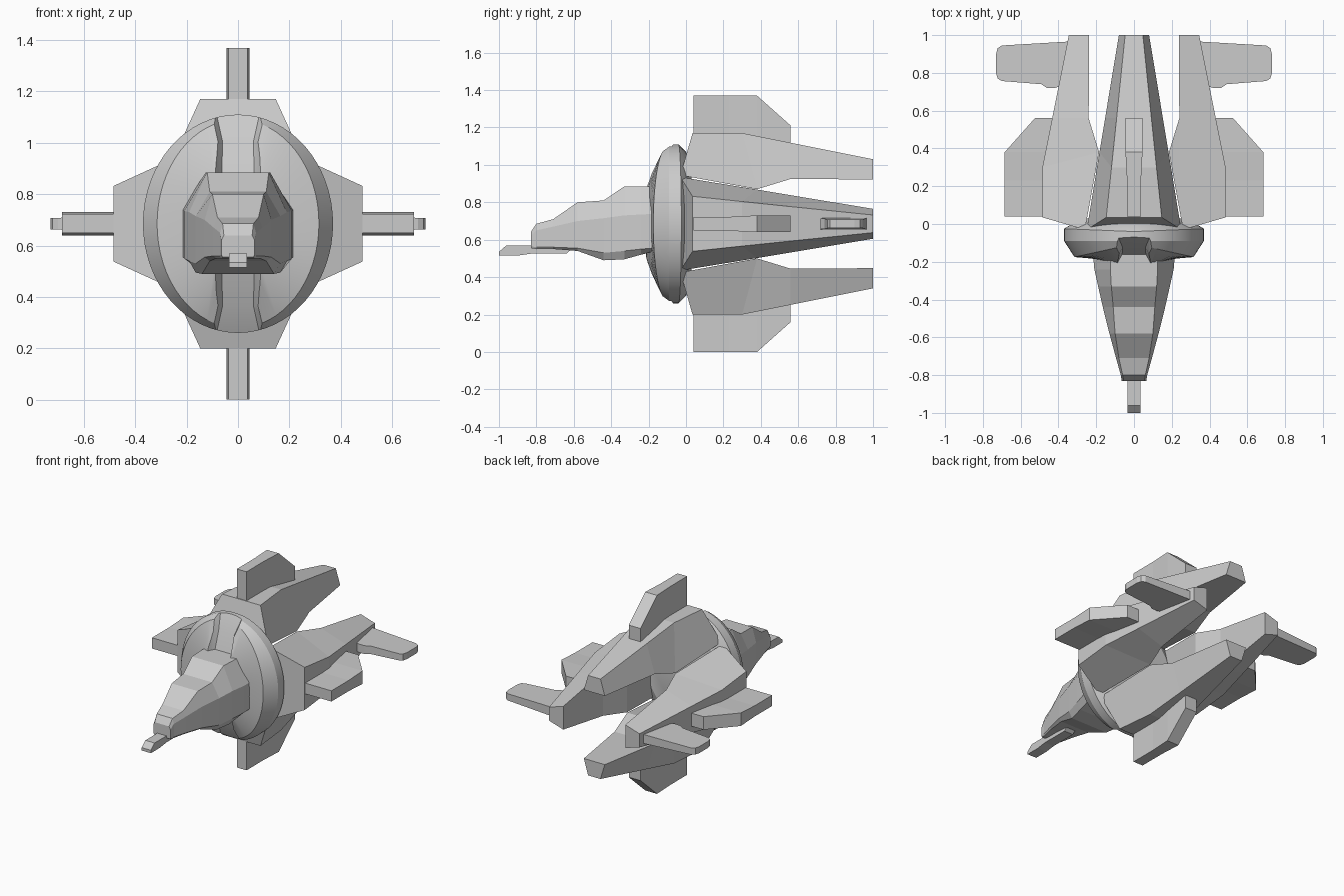
import bpy, bmesh
from math import sin, cos, pi, radians
from mathutils import Matrix

if "Cube" in bpy.data.objects:
    bpy.data.objects.remove(bpy.data.objects["Cube"])

CZ = 0.685  # height of the long axis


def make(name, bm, mat=None):
    if mat:
        bm.transform(mat)
    bmesh.ops.recalc_face_normals(bm, faces=bm.faces)
    me = bpy.data.meshes.new(name)
    bm.to_mesh(me)
    bm.free()
    ob = bpy.data.objects.new(name, me)
    bpy.context.collection.objects.link(ob)
    return ob


def loft(name, rings, mat=None):
    """Skin a list of equal-length point loops and cap both ends."""
    bm = bmesh.new()
    loops = [[bm.verts.new(p) for p in r] for r in rings]
    n = len(loops[0])
    for a, b in zip(loops, loops[1:]):
        for i in range(n):
            j = (i + 1) % n
            bm.faces.new((a[i], a[j], b[j], b[i]))
    bm.faces.new(loops[0])
    bm.faces.new(loops[-1])
    return make(name, bm, mat)


def smooth(ob, angle):
    bpy.ops.object.select_all(action='DESELECT')
    ob.select_set(True)
    bpy.context.view_layer.objects.active = ob
    bpy.ops.object.shade_smooth_by_angle(angle=radians(angle))


# Faceted nose: y, top z, top half-width, shoulder z, side half-width,
# lower side z, bottom z, bottom half-width
nose = [
    (-0.12, .885, .125, .74, .22, .56, .55, .17),
    (-0.24, .885, .125, .735, .21, .55, .52, .17),
    (-0.33, .885, .12, .73, .19, .54, .495, .165),
    (-0.44, .81, .11, .715, .165, .53, .49, .14),
    (-0.58, .80, .10, .70, .13, .555, .54, .11),
    (-0.71, .71, .08, .67, .095, .56, .55, .085),
    (-0.80, .685, .06, .65, .07, .56, .55, .065),
    (-0.83, .64, .055, .62, .065, .565, .555, .06),
]
loft("nose_body", [[(-tw, y, tz), (tw, y, tz), (w, y, sz), (w, y, lz),
                    (bw, y, bz), (-bw, y, bz), (-w, y, lz), (-w, y, sz)]
                   for y, tz, tw, sz, w, lz, bz, bw in nose])

# Chin gun
gun = [(-1, .515), (-.9, .515), (-.83, .525), (-.64, .525),
       (-.6, .56), (-.8, .57), (-.96, .57), (-1, .535)]
loft("chin_gun", [[(x, y, z) for y, z in gun] for x in (-.035, .035)])

# Domed collar ring, its crest thinning toward top and bottom
N = 64
rings = []
for kx, kz, y0, y1 in [(.28, .32, .03, 0), (.33, .385, 0, 0),
                       (.37, .425, -.04, .015), (.37, .425, -.09, 0),
                       (.315, .405, -.105, -.07), (.2, .2, -.235, .05)]:
    rings.append([(kx * cos(2 * pi * i / N), y0 + y1 * abs(cos(2 * pi * i / N)),
                   CZ + kz * sin(2 * pi * i / N)) for i in range(N)])
collar = loft("collar_ring", rings)

# Grooves cut in the collar at top and bottom
for s in (1, -1):
    sections = []
    for r, y, wf, wb in [(.1, -.19, .13, .065), (.32, -.125, .125, .06),
                         (.5, -.03, .16, .10)]:
        z = CZ + s * r
        sections.append([(-wf, y - .12, z), (wf, y - .12, z),
                         (wb, y, z), (-wb, y, z)])
    cutter = loft("groove_cutter", sections)
    cutter.hide_render = True
    cutter.hide_viewport = True
    mod = collar.modifiers.new("groove", 'BOOLEAN')
    mod.operation = 'DIFFERENCE'
    mod.solver = 'EXACT'
    mod.object = cutter
    bpy.context.view_layer.update()
    dg = bpy.context.evaluated_depsgraph_get()
    me = bpy.data.meshes.new_from_object(collar.evaluated_get(dg))
    collar.modifiers.clear()
    collar.data = me
    bpy.data.objects.remove(cutter)
smooth(collar, 25)

# Four tapering engine pods, each with a fin
# outer y, outer radius, outer half-width, inner y, inner radius, inner half-width
pod = [(.035, .485, .147, -.03, .26, .25), (.30, .485, .119, .38, .185, .183),
       (.56, .433, .092, .56, .24, .153), (1, .345, .047, 1, .237, .08)]
fin = [(.04, .685, .037), (.23, .685, .037), (.38, .685, .045), (.56, .525, .045)]
for k, side in enumerate(("top", "left", "bottom", "right")):
    m = Matrix.Translation((0, 0, CZ)) @ Matrix.Rotation(k * pi / 2, 4, 'Y')
    loft(side + "_pod", [[(-ho, yo, ro), (ho, yo, ro), (hi, yi, ri), (-hi, yi, ri)]
                         for yo, ro, ho, yi, ri, hi in pod], m)
    loft(side + "_fin", [[(-w, y, r), (w, y, r), (w, y, .40), (-w, y, .40)]
                         for y, r, w in fin], m)

# Rear winglets on the side pods
wing = [(.30, .97), (.36, .965), (.70, .945), (.722, .93), (.73, .90), (.73, .80),
        (.722, .77), (.70, .757), (.49, .74), (.46, .72), (.42, .72), (.30, .76)]
for s, side in ((1, "right"), (-1, "left")):
    loft(side + "_winglet", [[(s * x, y, CZ + dz * (1 - .3 * (x - .3) / .43))
                              for x, y in wing] for dz in (-.032, .032)])
